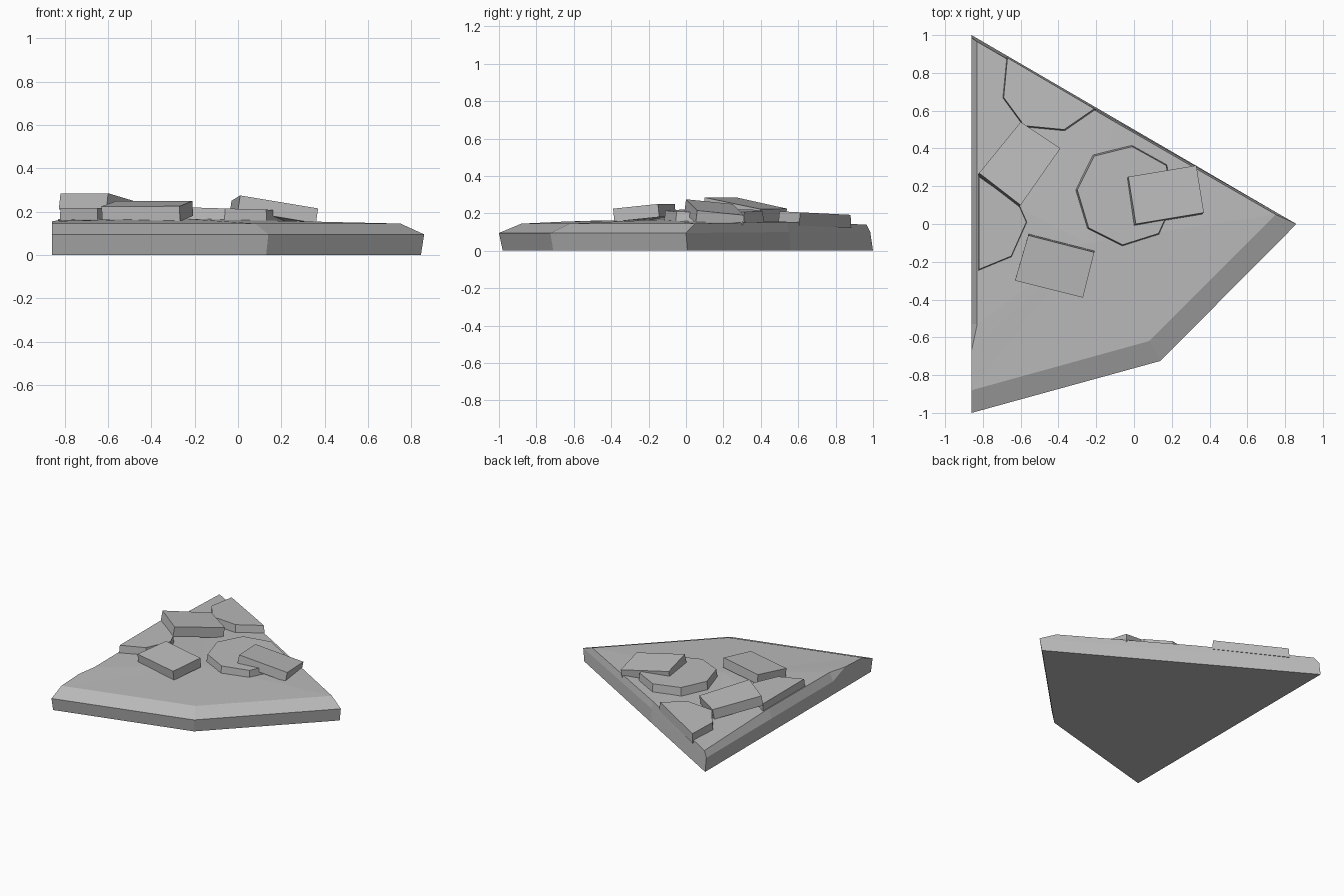
import bpy, bmesh
from mathutils import Vector

if "Cube" in bpy.data.objects:
    bpy.data.objects.remove(bpy.data.objects["Cube"])

stone = bpy.data.materials.new("grey stone")
stone.use_nodes = True
GREY = (0.5, 0.5, 0.5, 1)
stone.diffuse_color = GREY
bsdf = stone.node_tree.nodes["Principled BSDF"]
bsdf.inputs["Base Color"].default_value = GREY
bsdf.inputs["Roughness"].default_value = 0.9


def finish(name, bm):
    """Turn a bmesh into a flat-shaded stone object."""
    bmesh.ops.recalc_face_normals(bm, faces=bm.faces[:])
    mesh = bpy.data.meshes.new(name)
    bm.to_mesh(mesh)
    bm.free()
    mesh.materials.append(stone)
    obj = bpy.data.objects.new(name, mesh)
    bpy.context.collection.objects.link(obj)
    return obj


def ground_slab(columns, peak):
    """Each column runs base, rim, crown; the crown fans up to the peak."""
    bm = bmesh.new()
    made = {}

    def vert(p):
        if p not in made:
            made[p] = bm.verts.new(p)
        return made[p]

    def face(*points):
        verts = list(dict.fromkeys(vert(p) for p in points))
        if len(verts) > 2:
            bm.faces.new(verts)

    for i, (base, rim, crown) in enumerate(columns):
        base2, rim2, crown2 = columns[(i + 1) % len(columns)]
        face(base, base2, rim2, rim)
        face(rim, rim2, crown2, crown)
        face(crown, crown2, peak)
    face(*[c[0] for c in columns])
    return finish("ground_slab", bm)


def paving(name, outline, height, slope_x=0, slope_y=0, thick=0.07, spread=1.0):
    """Flat stone with a tilted top plane and a slightly wider underside."""
    bm = bmesh.new()
    top = [Vector((x, y, height + slope_x * x + slope_y * y)) for x, y in outline]
    centre = sum(top, Vector()) / len(top)
    down = Vector((slope_x, slope_y, -1)).normalized() * thick
    upper = [bm.verts.new(p) for p in top]
    lower = [bm.verts.new(centre + (p - centre) * spread + down) for p in top]
    bm.faces.new(upper)
    bm.faces.new(lower[::-1])
    for i in range(len(top)):
        j = (i + 1) % len(top)
        bm.faces.new((upper[i], lower[i], lower[j], upper[j]))
    return finish(name, bm)


# Ground: low faceted mound with bevelled front edges and a straight cut left side
L = -0.86
ground_slab([
    ((L, 1.0, 0), (L, 0.985, 0.1), (-0.83, 0.965, 0.14)),
    ((L, 0.2, 0), (L, 0.2, 0.1), (-0.83, 0.2, 0.165)),
    ((L, -0.53, 0), (L, -0.53, 0.1), (-0.83, -0.53, 0.16)),
    ((L, -0.67, 0), (L, -0.67, 0.155), (L, -0.67, 0.155)),
    ((L, -0.98, 0), (L, -1.0, 0.095), (L, -0.88, 0.145)),
    ((0.13, -0.71, 0), (0.14, -0.725, 0.095), (0.08, -0.62, 0.145)),
    ((0.845, 0.008, 0), (0.86, 0.0, 0.095), (0.75, 0.05, 0.145)),
    ((-0.1, 0.558, 0), (-0.1, 0.55, 0.1), (-0.1, 0.54, 0.155)),
], (-0.25, -0.1, 0.168))

# Lower paving stones
paving("octagon_stone",
       [(-0.01, 0.41), (0.17, 0.31), (0.21, 0.13), (0.13, -0.05),
        (-0.06, -0.11), (-0.24, -0.02), (-0.30, 0.18), (-0.21, 0.36)],
       0.213, -0.03, spread=1.03)
paving("side_stone",
       [(-0.82, 0.25), (-0.61, 0.1), (-0.57, 0.01), (-0.65, -0.17), (-0.82, -0.24)],
       0.218, spread=1.03)
paving("back_stone",
       [(-0.67, 0.88), (-0.69, 0.67), (-0.58, 0.52), (-0.37, 0.5), (-0.21, 0.61)],
       0.236, 0, -0.05, spread=1.03)

# Loose square stones, tilted
paving("tilted_stone_right",
       [(-0.03, 0.25), (0.33, 0.31), (0.37, 0.06), (0.01, 0.0)],
       0.2765, -0.146, -0.123)
paving("tilted_stone_left",
       [(-0.82, 0.27), (-0.6, 0.54), (-0.39, 0.4), (-0.6, 0.1)],
       0.2356, -0.105, -0.136, thick=0.075)
paving("tilted_stone_front",
       [(-0.56, -0.06), (-0.21, -0.15), (-0.27, -0.39), (-0.63, -0.3)],
       0.27, 0.025, 0.098)
